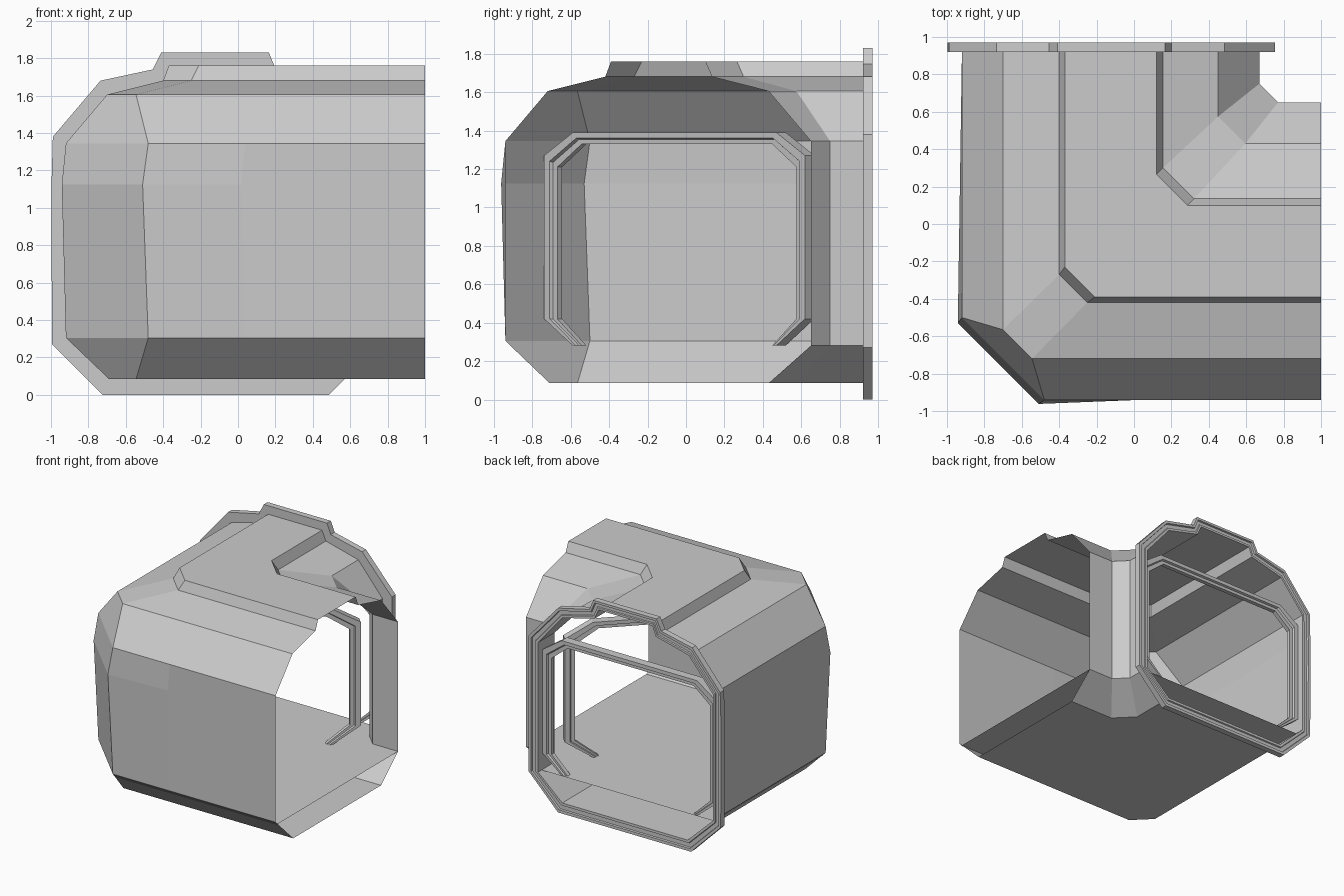
import bpy, bmesh
from mathutils import Vector

if "Cube" in bpy.data.objects:
    bpy.data.objects.remove(bpy.data.objects["Cube"])


def loft(name, loops, ring=True, wrap=False):
    """Skin quads between point loops; ring closes each loop, wrap joins last to first."""
    bm = bmesh.new()
    rows = [[bm.verts.new(p) for p in loop] for loop in loops]
    n = len(rows[0])
    pairs = list(zip(rows, rows[1:])) + ([(rows[-1], rows[0])] if wrap else [])
    for a, b in pairs:
        for i in range(n if ring else n - 1):
            j = (i + 1) % n
            bm.faces.new((a[i], a[j], b[j], b[i]))
    if wrap and not ring:
        for k in (0, -1):
            bm.faces.new([r[k] for r in rows])
    bmesh.ops.recalc_face_normals(bm, faces=bm.faces)
    me = bpy.data.meshes.new(name)
    bm.to_mesh(me)
    bm.free()
    ob = bpy.data.objects.new(name, me)
    bpy.context.collection.objects.link(ob)
    return ob


# Corridor section: x, z, y where the bend starts, bulge at the bend
section = [
    (-0.69, 0.085, -0.565, 0), (-0.92, 0.305, -0.50, 0), (-0.92, 1.125, -0.53, -0.022),
    (-0.92, 1.345, -0.50, 0), (-0.70, 1.605, -0.565, 0), (-0.40, 1.68, -0.27, 0),
    (-0.37, 1.76, -0.23, 0), (0.12, 1.76, 0.265, 0), (0.155, 1.68, 0.30, 0),
    (0.45, 1.605, 0.575, 0), (0.67, 1.345, 0.75, 0), (0.67, 0.28, 0.75, 0),
    (0.45, 0.085, 0.575, 0),
]

# L-shaped shell: rear end, bend start, bend end, bulge fade-out, right end
rear = [(x, 0.92, z) for x, z, a, b in section]
bend_in = [(x + b, a, z) for x, z, a, b in section]
bend_out = [(a + 0.02, x + b - 0.02, z) for x, z, a, b in section]
fade = [(a + 0.02 + 0.35 * (0.98 - a), x - 0.02, z) for x, z, a, b in section]
right = [(1.0, x - 0.02, z) for x, z, a, b in section]
loft("corridor_shell", [rear, bend_in, bend_out, fade, right])

# Rear flange: stepped collar between the shell section and a wider outline
outline = [
    (-0.725, 0), (-0.995, 0.27), (-0.997, 1.125), (-0.99, 1.38), (-0.735, 1.68),
    (-0.455, 1.74), (-0.41, 1.83), (0.165, 1.83), (0.20, 1.745),
    (0.485, 1.68), (0.755, 1.38), (0.755, 0.27), (0.485, 0),
]
steps = [(1, 0.92), (1, 0.97), (0.72, 0.97), (0.68, 0.955), (0.3, 0.955), (0.25, 0.965),
         (0, 0.965), (0, 0.92)]
loft("rear_flange", [
    [(s[0] + (o[0] - s[0]) * t, y, s[1] + (o[1] - s[1]) * t) for s, o in zip(section, outline)]
    for t, y in steps], wrap=True)

# Inner floor following the bend
bm = bmesh.new()
bm.faces.new([bm.verts.new((x, y, 0.28)) for x, y in [
    (-0.90, 0.92), (-0.90, -0.50), (-0.48, -0.92), (1, -0.92),
    (1, 0.65), (0.77, 0.65), (0.67, 0.75), (0.67, 0.92)]])
bmesh.ops.recalc_face_normals(bm, faces=bm.faces)
for f in bm.faces:
    if f.normal.z < 0:
        f.normal_flip()
mesh = bpy.data.meshes.new("inner_floor")
bm.to_mesh(mesh)
bm.free()
bpy.context.collection.objects.link(bpy.data.objects.new("inner_floor", mesh))


# Eight-sided rib standing on the floor, stepped on its inner edge
def rib(name, centre, across, half, thick, depth):
    across = Vector(across).normalized()
    along = Vector((-across.y, across.x, 0))
    cut = 0.15 * half / 0.68

    def path(inset, off):
        h, top = half - inset, 1.39 - inset * 0.06 / thick
        c = cut - inset * 0.4
        pts = [(h - c, 0.28), (h, 0.42), (h, top - 0.12), (h - c, top)]
        pts += [(-u, z) for u, z in reversed(pts)]
        return [Vector(centre) + across * u + along * off + Vector((0, 0, z)) for u, z in pts]

    d = depth / 2
    loft(name, [path(0, -d), path(0, d), path(thick * 0.5, d), path(thick * 0.6, d * 0.5),
                path(thick, d * 0.5), path(thick, -d * 0.5), path(thick * 0.6, -d * 0.5),
                path(thick * 0.5, -d)], ring=False, wrap=True)


rib("bend_rib", (-0.02, -0.035, 0), (1, 1, 0), 0.96, 0.08, 0.07)
rib("rear_rib", (-0.125, 0.88, 0), (1, 0, 0), 0.79, 0.07, 0.07)
